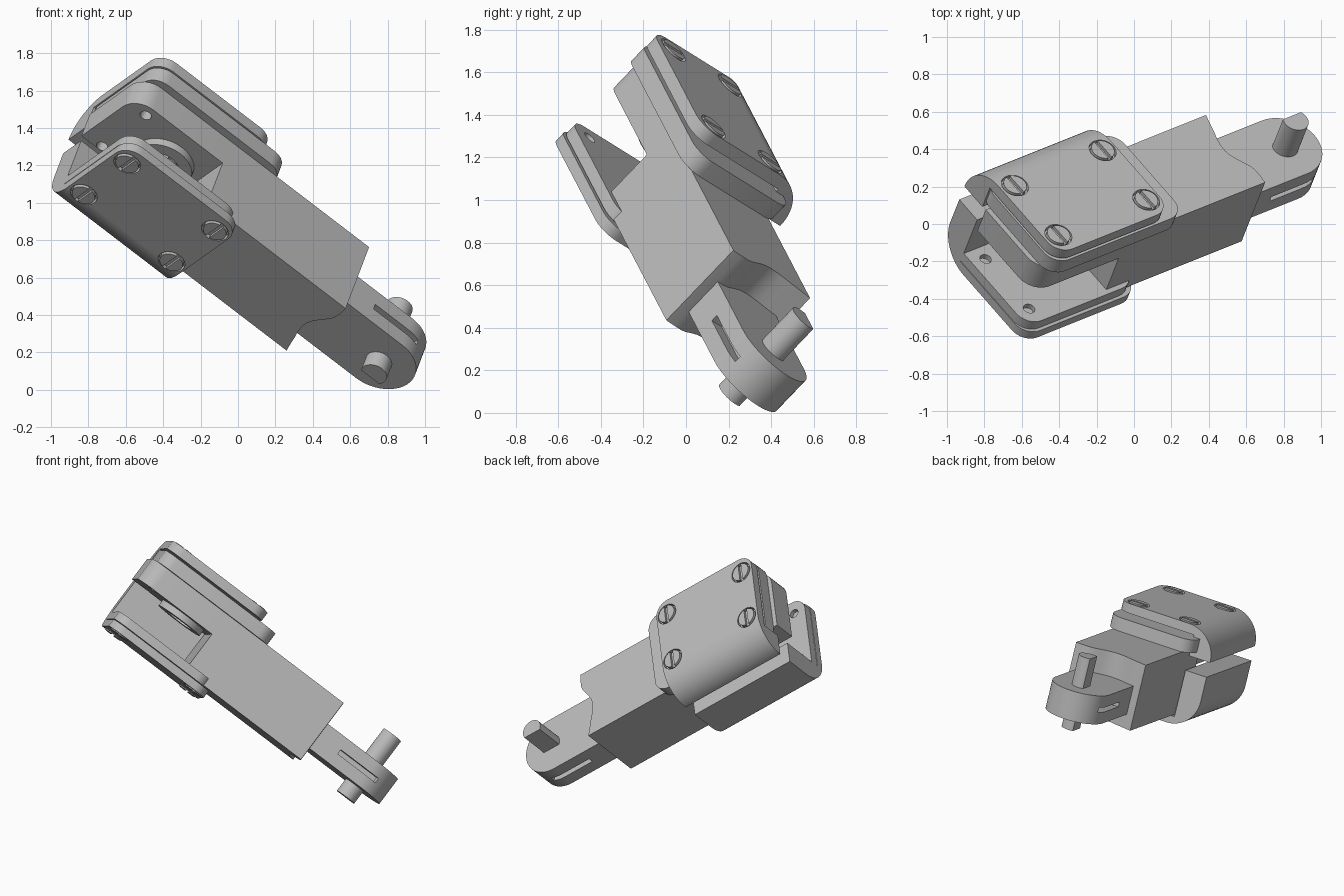
import bpy, bmesh
from math import cos, sin, radians
from mathutils import Matrix, Vector

cube = bpy.data.objects.get("Cube")
if cube:
    bpy.data.objects.remove(cube)

# One grey metal
metal = bpy.data.materials.new("grey_metal")
metal.use_nodes = True
GREY = (0.5, 0.5, 0.5, 1)
metal.diffuse_color = GREY
metal.node_tree.nodes["Principled BSDF"].inputs["Base Color"].default_value = GREY

# Tilted frame: x runs along the link, y along the pin, z across the width
along = Vector((0.757, 0.303, -0.579)).normalized()
pin_dir = Vector((0.265, 0.667, 0.697))
across = along.cross(pin_dir).normalized()
pin_dir = across.cross(along)
FRAME = Matrix((along, pin_dir, across)).transposed().to_4x4()

MID = 0.327                      # centre line of the width
END, NECK = -1.40, -0.82         # open end and pocket floor
PIN_X = 0.565


def arc(cx, cy, r, a0, a1, n=16):
    return [(cx + r * cos(radians(a0 + (a1 - a0) * i / n)),
             cy + r * sin(radians(a0 + (a1 - a0) * i / n))) for i in range(n + 1)]


def circle(cx, cy, r, n=32):
    return arc(cx, cy, r, 0, 360, n)[:-1]


def rect(a0, a1, b0, b1):
    return [(a0, b0), (a1, b0), (a1, b1), (a0, b1)]


def shade(obj):
    bpy.ops.object.select_all(action="DESELECT")
    obj.select_set(True)
    bpy.context.view_layer.objects.active = obj
    bpy.ops.object.shade_smooth_by_angle(angle=radians(30))


def prism(name, profiles, axis, lo, hi, round_if=None, radius=0.1):
    """Extrude closed profiles along axis; round the pin-wise edges that pass a test."""
    bm = bmesh.new()
    for pts in profiles:
        def place(p, t):
            return (t, p[0], p[1]) if axis == "x" else (p[0], t, p[1])
        a = [bm.verts.new(place(p, lo)) for p in pts]
        b = [bm.verts.new(place(p, hi)) for p in pts]
        bm.faces.new(a)
        bm.faces.new(b)
        for i in range(len(pts)):
            j = (i + 1) % len(pts)
            bm.faces.new((a[i], a[j], b[j], b[i]))
    if round_if:
        picked = []
        for e in bm.edges:
            u, v = (w.co for w in e.verts)
            if abs(u.x - v.x) < 1e-5 and abs(u.z - v.z) < 1e-5 and round_if(u.x, u.z):
                picked.append(e)
        bmesh.ops.bevel(bm, geom=picked, offset=radius, segments=8,
                        profile=0.5, affect="EDGES")
    bmesh.ops.recalc_face_normals(bm, faces=bm.faces[:])
    mesh = bpy.data.meshes.new(name)
    bm.to_mesh(mesh)
    bm.free()
    mesh.materials.append(metal)
    obj = bpy.data.objects.new(name, mesh)
    obj.matrix_world = FRAME
    bpy.context.collection.objects.link(obj)
    shade(obj)
    return obj


def cut(obj, profiles, lo, hi):
    """Drill profiles along the pin direction."""
    cutter = prism("cutter", profiles, "y", lo, hi)
    cutter.hide_render = True
    mod = obj.modifiers.new("cut", "BOOLEAN")
    mod.operation, mod.solver, mod.object = "DIFFERENCE", "EXACT", cutter
    bpy.context.view_layer.objects.active = obj
    bpy.ops.object.modifier_apply(modifier=mod.name)
    bpy.data.objects.remove(cutter)
    shade(obj)


# Main body with a wavy hollow at the tongue end (share of width, depth)
z0, z1, FRONT = 0.062, 0.591, 0.156
WAVE = [(1, 0), (0.88, 0.02), (0.76, 0.038), (0.68, 0.053), (0.6, 0.062), (0.52, 0.064),
        (0.45, 0.056), (0.38, 0.04), (0.31, 0.02), (0.25, 0.003), (0.19, -0.006),
        (0.1, -0.006), (0, 0)]
prism("body", [[(NECK, z1), (NECK, z0)]
               + [(FRONT - d, z1 - a * (z1 - z0)) for a, d in WAVE]],
      "y", 0.394, 0.866)

# Tongue: solid root, two tines and a core that leaves a slot along each side
TR, SLOT, TIP = 0.207, 0.335, 0.64
prism("tongue_root", [rect(0.0, SLOT, MID - TR, MID + TR)], "y", 0.49, 0.695)
for name, lo, hi in (("tongue_tine_a", 0.49, 0.575), ("tongue_tine_b", 0.61, 0.695)):
    prism(name, [[(SLOT, MID - TR)] + arc(PIN_X, MID, TR, -90, 90, 28)
                 + [(SLOT, MID + TR)]], "y", lo, hi)
prism("tongue_core", [[(SLOT, MID - 0.14), (TIP, MID - 0.14)]
                      + arc(PIN_X, MID, TR, -65, 65, 20)
                      + [(TIP, MID + 0.14), (SLOT, MID + 0.14)]], "y", 0.575, 0.61)

# Pin with a flat along one side
prism("pin", [arc(PIN_X, MID, 0.072, -28, 208, 30)], "y", 0.39, 0.91)

# Upper and lower arms of the fork
SCREWS = [(x, MID + dz) for x in (-1.31, -0.69) for dz in (-0.195, 0.195)]
upper_arm = prism("upper_arm", [rect(END - 0.03, NECK, 0.1, z1)], "y", 0.70, 0.866,
                  lambda x, z: x < -1.3 and z > 0.5, 0.12)
cut(upper_arm, [circle(x, z, 0.032, 20) for x, z in SCREWS[:2]], 0.68, 0.76)
lower_arm = prism("lower_arm", [rect(END, -0.63, 0.03, 0.62)], "y", 0.39, 0.45,
                  lambda x, z: z > 0.5, 0.1)
cut(lower_arm, [circle(x, z, 0.032, 20) for x, z in SCREWS[:2]], 0.42, 0.48)

# Step plate under the upper cover
prism("step_plate", [rect(END, -0.48, 0.0, 0.64)], "y", 0.866, 0.96,
      lambda x, z: True, 0.1)

# Covers that roll over the closed side
Q_MAX, Q_IN, R = 0.635, 0.05, 0.21


def cover(name, face, inner, lip):
    s = 1 if face > inner else -1
    roll = [(face - s * (R - y), z) for y, z in arc(0, 0.1, R, 0, -90)]
    pts = [(face, Q_MAX)] + roll + [(lip, 0.1 - R), (lip, Q_IN),
                                    (inner, Q_IN), (inner, Q_MAX)]
    obj = prism(name, [pts], "x", END, -0.605, lambda x, z: z > 0.6, 0.1)
    cut(obj, [circle(x, z, 0.075) for x, z in SCREWS],
        *sorted((face - s * 0.03, face + s * 0.05)))
    # Slotted screws, split by the driver slot
    for i, (x, z) in enumerate(SCREWS):
        prism(f"{name}_screw_{i + 1}_base", [circle(x, z, 0.064)], "y",
              *sorted((face - s * 0.035, face - s * 0.012)))
        halves = [arc(x, z, 0.064, a - 80, a + 80) for a in (0, 180)]
        prism(f"{name}_screw_{i + 1}_head", halves, "y",
              *sorted((face - s * 0.012, face + s * 0.006)))


cover("upper_cover", 1.04, 0.975, 0.825)
cover("lower_cover", 0.33, 0.385, 0.72)

# Bearing boss inside the fork
boss = prism("boss", [circle(-1.03, MID, 0.17, 40)], "y", 0.655, 0.70)
cut(boss, [circle(-1.03, MID, 0.1)], 0.64, 0.69)
prism("boss_screw", [arc(-1.03, MID, 0.075, a - 80, a + 80) for a in (0, 180)],
      "y", 0.665, 0.692)
